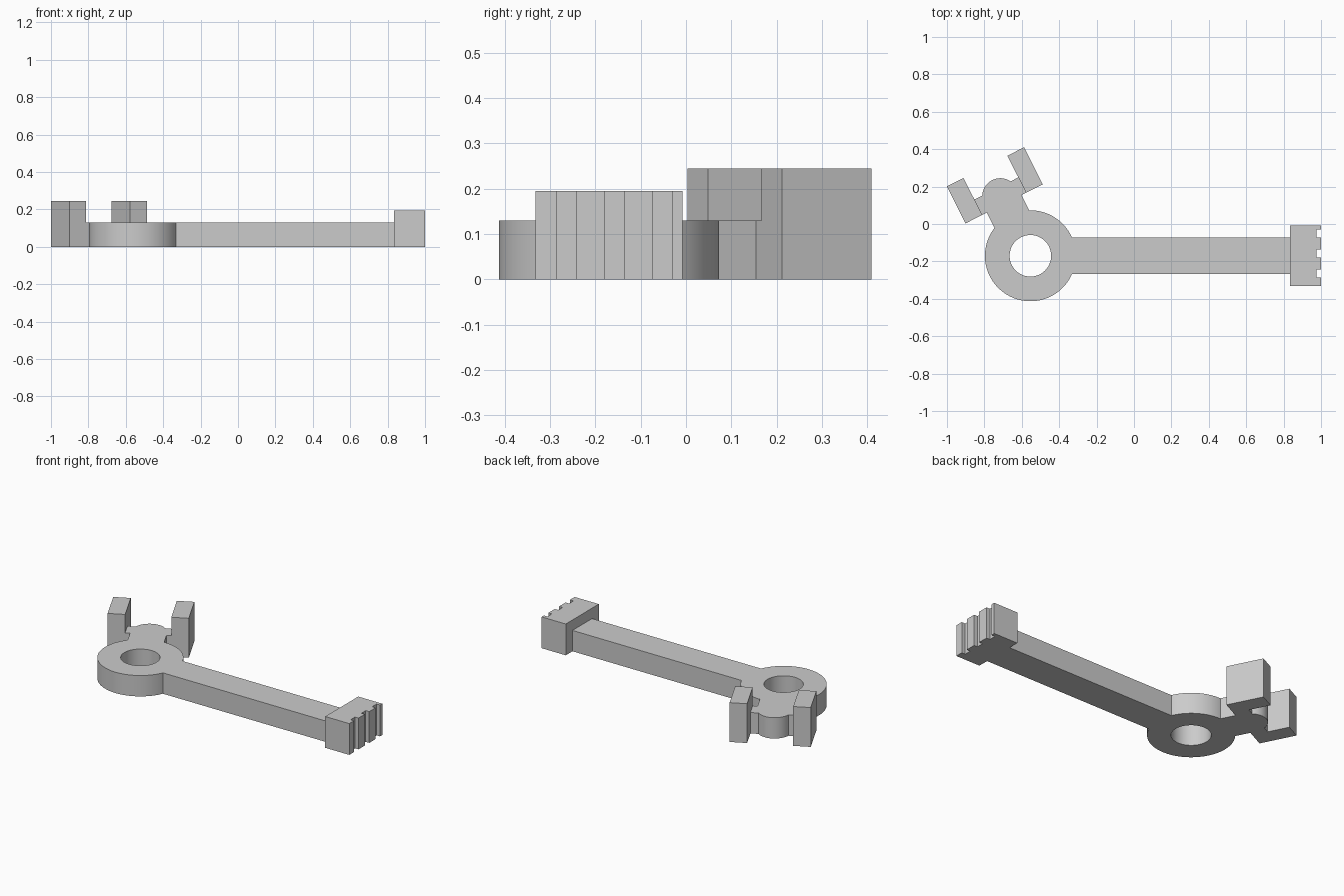
import bpy
import bmesh
import math
from mathutils import Matrix

if "Cube" in bpy.data.objects:
    bpy.data.objects.remove(bpy.data.objects["Cube"], do_unlink=True)

HUB = (-0.554, -0.17)      # centre of the ring
THICK = 0.13               # thickness of the flat body
FORK = Matrix.Translation((*HUB, 0)) @ Matrix.Rotation(math.radians(26.8), 4, 'Z')
ARM = Matrix.Translation((*HUB, 0))

grey = bpy.data.materials.new("plain grey")
grey.use_nodes = True
grey.diffuse_color = (0.6, 0.6, 0.6, 1)
grey.node_tree.nodes["Principled BSDF"].inputs["Base Color"].default_value = (0.6, 0.6, 0.6, 1)


def finish(name, bm, matrix):
    bm.transform(matrix)
    mesh = bpy.data.meshes.new(name)
    bm.to_mesh(mesh)
    bm.free()
    mesh.materials.append(grey)
    obj = bpy.data.objects.new(name, mesh)
    bpy.context.collection.objects.link(obj)
    return obj


def box(name, x, y, z, matrix):
    bm = bmesh.new()
    bmesh.ops.create_cube(bm, size=1)
    for v in bm.verts:
        v.co = [a + (b - a) * (c + 0.5) for (a, b), c in zip((x, y, z), v.co)]
    return finish(name, bm, matrix)


def disc(name, radius, y, z0, z1, matrix):
    bm = bmesh.new()
    bmesh.ops.create_cone(bm, cap_ends=True, segments=96, radius1=radius, radius2=radius, depth=z1 - z0)
    return finish(name, bm, matrix @ Matrix.Translation((0, y, (z0 + z1) / 2)))


def combine(target, part, operation):
    mod = target.modifiers.new(part.name, 'BOOLEAN')
    mod.operation, mod.solver, mod.object = operation, 'EXACT', part
    bpy.context.view_layer.objects.active = target
    bpy.ops.object.modifier_apply(modifier=mod.name)
    bpy.data.objects.remove(part, do_unlink=True)


# Ring with the straight arm
lever = disc("pivot_lever", 0.243, 0, 0, THICK, ARM)
parts = [box("arm", (0.17, 1.42), (-0.0965, 0.0965), (0, THICK), ARM)]

# Raised head at the arm's end
parts.append(box("toothed_head", (1.388, 1.554), (-0.1625, 0.1625), (0, 0.195), ARM))

# Neck, rounded knob and crosspiece of the fork
parts.append(box("neck", (-0.104, 0.104), (0.17, 0.34), (0, THICK), FORK))
parts.append(disc("knob", 0.097, 0.356, 0, THICK, FORK))
parts.append(box("crosspiece", (-0.16, 0.16), (0.311, 0.403), (0, THICK), FORK))

# Two upright jaws
for side in (-1, 1):
    x = sorted((side * 0.1315, side * 0.2315))
    parts.append(box("jaw", x, (0.311, 0.533), (0, 0.245), FORK))

for part in parts:
    combine(lever, part, 'UNION')

# Bore through the ring
combine(lever, disc("bore", 0.111, 0, -0.1, 0.3, ARM), 'DIFFERENCE')

# Three grooves in the head's end face
for y in (-0.094, 0.012, 0.118):
    combine(lever, box("groove", (1.53, 1.6), (y - 0.0215, y + 0.0215), (-0.1, 0.3), ARM), 'DIFFERENCE')

bpy.ops.object.select_all(action='DESELECT')
lever.select_set(True)
bpy.context.view_layer.objects.active = lever
bpy.ops.object.shade_smooth_by_angle(angle=math.radians(30))
